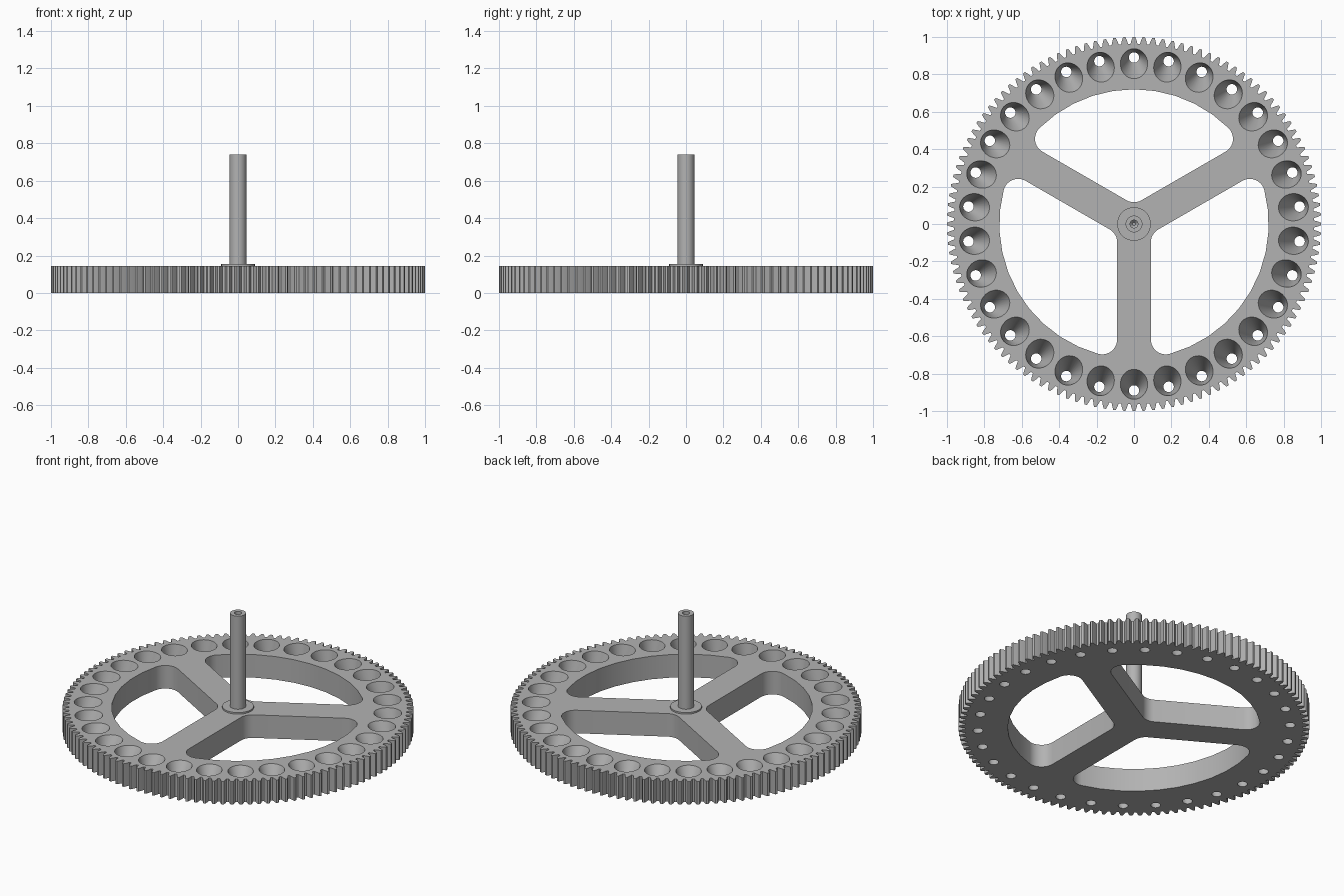
import bpy, bmesh
from math import sin, cos, pi, radians, sqrt, atan2, degrees

if "Cube" in bpy.data.objects:
    bpy.data.objects.remove(bpy.data.objects["Cube"])

THICK = 0.145      # wheel thickness
TEETH = 120
POCKETS = 30
RIM = 0.72         # inner radius of the rim
SPOKE = 0.09       # half width of a spoke
FILLET = 0.08

grey = bpy.data.materials.new("steel grey")
grey.diffuse_color = (0.45, 0.45, 0.45, 1)
grey.use_nodes = True
grey.node_tree.nodes["Principled BSDF"].inputs["Base Color"].default_value = grey.diffuse_color


def polar(r, deg, cx=0.0, cy=0.0):
    a = radians(deg)
    return (cx + r * cos(a), cy + r * sin(a))


def arc(r, a0, a1, n, c=(0.0, 0.0)):
    return [polar(r, a0 + (a1 - a0) * i / n, *c) for i in range(n + 1)]


def turn(points, deg):
    c, s = cos(radians(deg)), sin(radians(deg))
    return [(x * c - y * s, x * s + y * c) for x, y in points]


def finish(bm, name):
    bmesh.ops.recalc_face_normals(bm, faces=bm.faces[:])
    me = bpy.data.meshes.new(name)
    bm.to_mesh(me)
    bm.free()
    ob = bpy.data.objects.new(name, me)
    bpy.context.collection.objects.link(ob)
    me.materials.append(grey)
    bpy.ops.object.select_all(action='DESELECT')
    ob.select_set(True)
    bpy.context.view_layer.objects.active = ob
    bpy.ops.object.shade_smooth_by_angle(angle=radians(25))
    return ob


def gear_outline():
    tooth = [(-0.38, 0.963), (-0.25, 0.984), (-0.12, 1.0),
             (0.12, 1.0), (0.25, 0.984), (0.38, 0.963)]
    pitch = 360 / TEETH
    return [polar(r, (i + f) * pitch) for i in range(TEETH) for f, r in tooth]


def window_outline():
    # opening between the spokes at 30 and 150 degrees, with rounded corners
    t = SPOKE + FILLET
    s = sqrt((RIM - FILLET) ** 2 - t ** 2)
    phi = 30 + degrees(atan2(t, s))
    corner = polar(RIM - FILLET, phi)
    right = arc(FILLET, -60, phi, 10, corner)
    left = [(-x, y) for x, y in reversed(right)]
    inner = arc(FILLET, 240, 300, 6, (0, t / sin(radians(60))))
    return inner + right + arc(RIM, phi, 180 - phi, 10)[1:-1] + left


def ellipse(cx, rx, ry, n=28):
    return [(cx + rx * cos(2 * pi * i / n), ry * sin(2 * pi * i / n)) for i in range(n)]


# Gear wheel: each wall is a (bottom loop, top loop) pair
walls = [(gear_outline(),) * 2]
walls += [(turn(window_outline(), k * 120),) * 2 for k in range(3)]
for k in range(POCKETS):
    a = 6 + k * 360 / POCKETS
    walls.append((turn(ellipse(0.89, 0.028, 0.028), a),
                  turn(ellipse(0.857, 0.08, 0.073), a)))

bm = bmesh.new()
caps = ([], [])
for pair in walls:
    rings = []
    for level, pts in enumerate(pair):
        vs = [bm.verts.new((x, y, level * THICK)) for x, y in pts]
        caps[level].extend(bm.edges.new((vs[i - 1], vs[i])) for i in range(len(vs)))
        rings.append(vs)
    lo, hi = rings
    for i in range(len(lo)):
        bm.faces.new((lo[i - 1], lo[i], hi[i], hi[i - 1]))
for level, edges in enumerate(caps):
    bmesh.ops.triangle_fill(bm, edges=edges, use_beauty=True, use_dissolve=False,
                            normal=(0, 0, 1 if level else -1))
finish(bm, "gear_wheel")


def lathe(name, profile, n=32):
    # solid of revolution; the profile starts and ends on the axis
    bm = bmesh.new()
    rings = [[bm.verts.new((*polar(r, 360 * i / n), z)) for i in range(n)]
             for r, z in profile]
    for a, b in zip(rings, rings[1:]):
        for i in range(n):
            bm.faces.new((a[i - 1], a[i], b[i], b[i - 1]))
    bm.faces.new(rings[0])
    bm.faces.new(rings[-1])
    return finish(bm, name)


# Thin collar on the hub, and the shaft with a centre bore in its top end
lathe("hub_collar", [(0.09, THICK), (0.09, 0.155)])
lathe("shaft", [(0.045, 0.155), (0.045, 0.74), (0.021, 0.74), (0.021, 0.68), (0.008, 0.665)])
